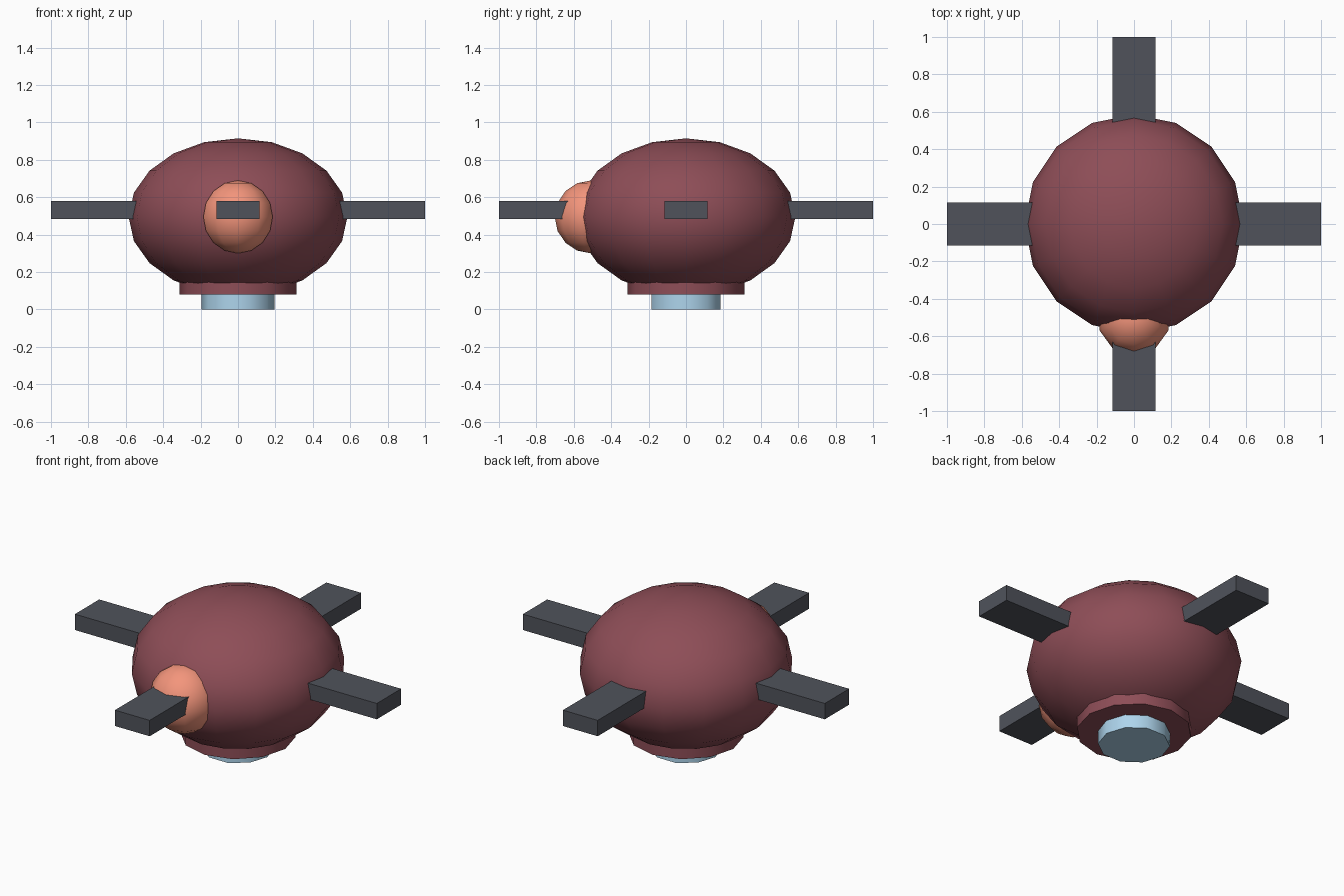
import bpy, bmesh, math
from mathutils import Matrix, Vector

if "Cube" in bpy.data.objects:
    bpy.data.objects.remove(bpy.data.objects["Cube"])


def material(name, rgb):
    m = bpy.data.materials.new(name)
    m.diffuse_color = (*rgb, 1)
    m.use_nodes = True
    m.node_tree.nodes["Principled BSDF"].inputs["Base Color"].default_value = m.diffuse_color
    return m


MAROON = material("maroon", (0.27, 0.075, 0.095))
CORAL = material("coral", (0.9, 0.3, 0.2))
BLUE = material("pale_blue", (0.42, 0.66, 0.84))
GREY = material("dark_grey", (0.08, 0.086, 0.105))


def finish(name, bm, mat, smooth=True):
    me = bpy.data.meshes.new(name)
    bm.to_mesh(me)
    bm.free()
    me.materials.append(mat)
    ob = bpy.data.objects.new(name, me)
    bpy.context.collection.objects.link(ob)
    if smooth:
        bpy.ops.object.select_all(action='DESELECT')
        bpy.context.view_layer.objects.active = ob
        ob.select_set(True)
        bpy.ops.object.shade_smooth_by_angle(angle=math.radians(50))
    return ob


def ellipsoid(name, centre, radii, segments, rings, mat):
    bm = bmesh.new()
    bmesh.ops.create_uvsphere(
        bm, u_segments=segments, v_segments=rings, radius=1,
        matrix=Matrix.Translation(centre) @ Matrix.Diagonal((*radii, 1)))
    return finish(name, bm, mat)


def cylinder(name, radius, z0, z1, sides, mat):
    bm = bmesh.new()
    bmesh.ops.create_cone(
        bm, cap_ends=True, segments=sides, radius1=radius, radius2=radius,
        depth=z1 - z0,
        matrix=Matrix.Translation((0, 0, (z0 + z1) / 2))
        @ Matrix.Rotation(math.pi / 2, 4, 'Z'))
    return finish(name, bm, mat)


# Main shell and front dome
ellipsoid("body", (0, 0, 0.495), (0.585, 0.585, 0.42), 16, 10, MAROON)
ellipsoid("front_dome", (0, -0.507, 0.495), (0.195, 0.195, 0.195), 10, 8, CORAL)

# Collar and foot under the shell
cylinder("collar", 0.313, 0.08, 0.18, 12, MAROON)
cylinder("foot", 0.195, 0.0, 0.12, 10, BLUE)

# Four flat arms reaching outward
for i, side in enumerate(("right", "back", "left", "front")):
    bm = bmesh.new()
    inner, outer, width, z0, z1 = 0.45, 1.0, 0.23, 0.485, 0.58
    bmesh.ops.create_cube(
        bm, size=1,
        matrix=Matrix.Rotation(i * math.pi / 2, 4, 'Z')
        @ Matrix.Translation(((inner + outer) / 2, 0, (z0 + z1) / 2))
        @ Matrix.Diagonal((outer - inner, width, z1 - z0, 1)))
    finish(side + "_arm", bm, GREY, smooth=False)
